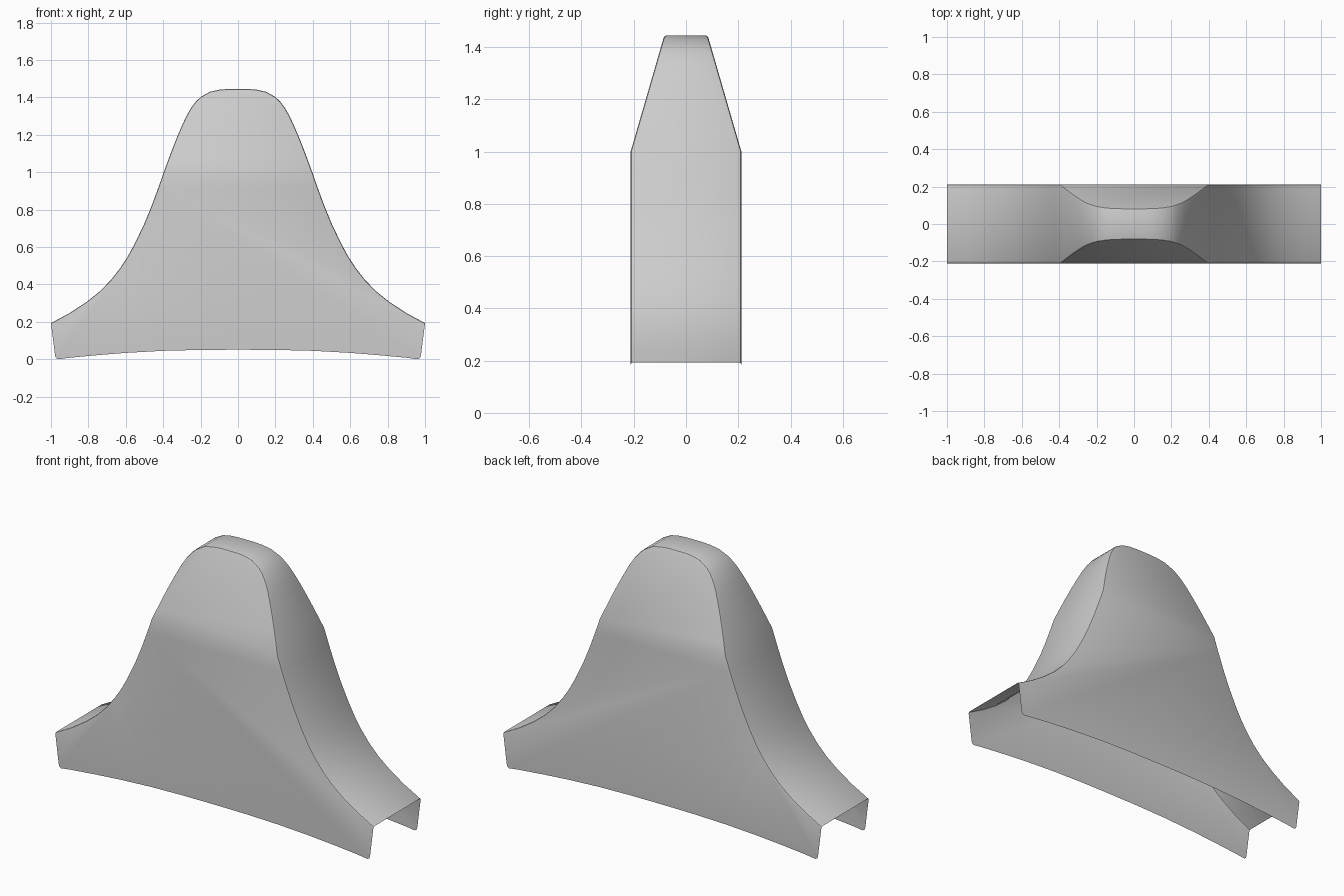
import bpy, bmesh, math

if "Cube" in bpy.data.objects:
    bpy.data.objects.remove(bpy.data.objects["Cube"])

FOLD, TOP = 1.0, 1.445       # height where the side walls start leaning inward, and crown
WIDE, NARROW = 0.212, 0.083  # half depth below the fold and at the crown

# Right half of the bell outline from crown to foot
half = [(0.05, 1.445), (0.1, 1.441), (0.15, 1.43), (0.2, 1.402), (0.225, 1.378),
        (0.25, 1.345), (0.275, 1.302), (0.3, 1.248), (0.325, 1.19), (0.35, 1.127),
        (0.375, 1.06), (0.397, 1.0), (0.425, 0.92), (0.46, 0.825), (0.5, 0.727),
        (0.55, 0.622), (0.59, 0.548), (0.63, 0.487), (0.68, 0.423), (0.74, 0.362),
        (0.81, 0.306), (0.9, 0.247), (1.0, 0.193)]
# Lower edge of the side walls, from the foot to the middle
low = [(0.978, 0.02), (0.973, 0.006), (0.962, 0.0), (0.9, 0.008), (0.75, 0.022),
       (0.6, 0.034), (0.4, 0.045), (0.2, 0.05)]


def mirrored(points):
    return [(-x, z) for x, z in reversed(points)]


def depth(z):
    return WIDE - max(0, z - FOLD) / (TOP - FOLD) * (WIDE - NARROW)


outline = mirrored(half) + half
bottom = low + [(0, 0.051)] + mirrored(low)
bm = bmesh.new()
rims = []

# Front and back walls: an upright lower panel and a leaning upper panel
for side in (-1, 1):
    rim = [bm.verts.new((x, side * depth(z), z)) for x, z in outline]
    under = [bm.verts.new((x, side * WIDE, z)) for x, z in bottom]
    i = next(k for k, p in enumerate(outline) if p[1] >= FOLD)
    j = len(outline) - 1 - i
    bm.faces.new(rim[i:j + 1])
    bm.faces.new(rim[:i + 1] + rim[j:] + under)
    rims.append(rim)

# Strip running over the top, open at the feet and underneath
front, back = rims
for k in range(len(outline) - 1):
    bm.faces.new((front[k], front[k + 1], back[k + 1], back[k]))
bmesh.ops.recalc_face_normals(bm, faces=bm.faces)
if sum(f.normal.z * f.calc_area() for f in bm.faces) < 0:
    bmesh.ops.reverse_faces(bm, faces=bm.faces)

# Small rounding where the walls meet the strip
edges = [bm.edges.get((r[k], r[k + 1])) for r in rims for k in range(len(r) - 1)]
bmesh.ops.bevel(bm, geom=edges, offset=0.009, segments=2, profile=0.5,
                affect='EDGES', clamp_overlap=True)

mesh = bpy.data.meshes.new("bell_shaped_cover")
bm.to_mesh(mesh)
bm.free()
cover = bpy.data.objects.new("bell_shaped_cover", mesh)
bpy.context.collection.objects.link(cover)
bpy.context.view_layer.objects.active = cover
cover.select_set(True)
bpy.ops.object.shade_smooth_by_angle(angle=math.radians(30))
